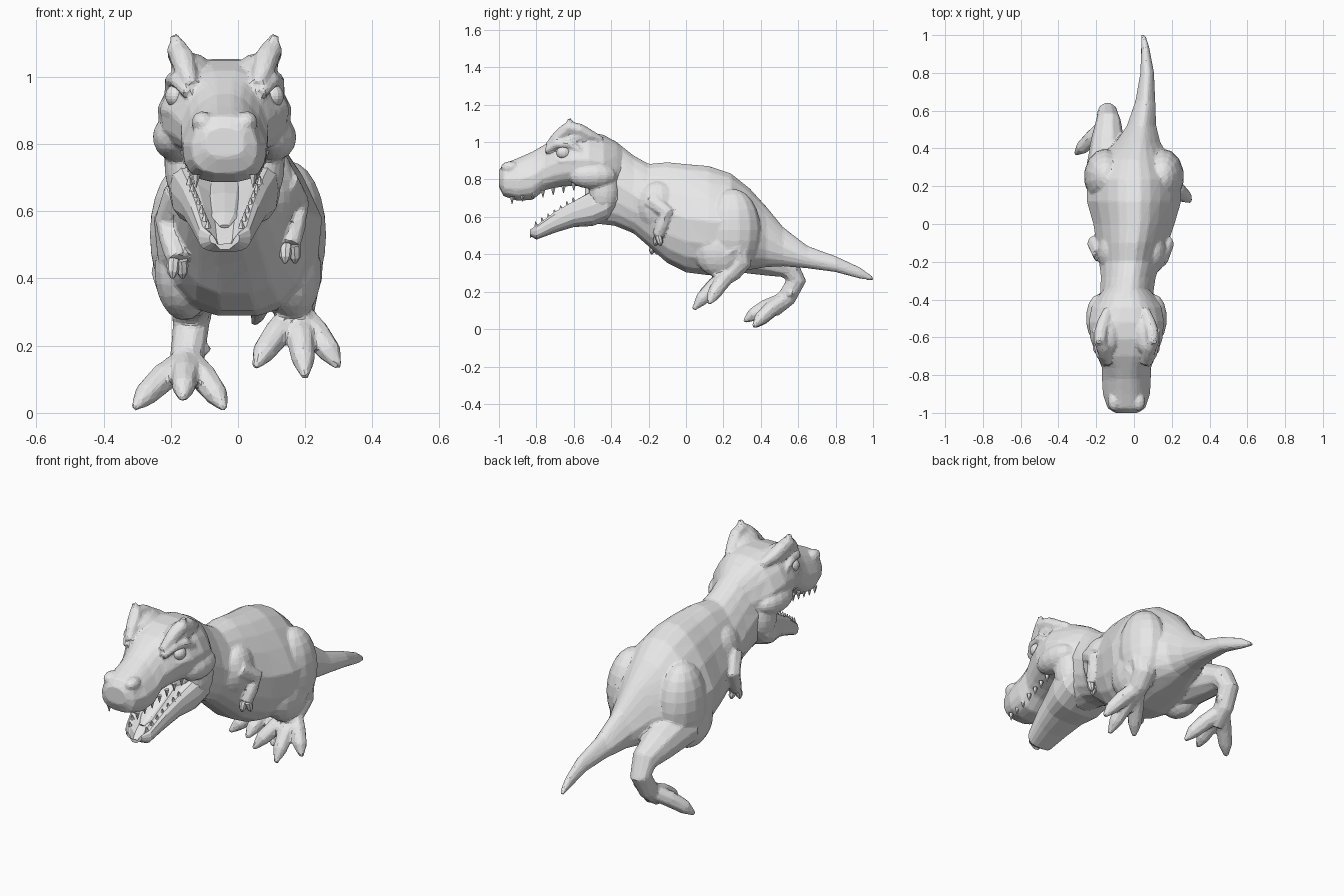
import bpy
import bmesh
from math import sin, cos, pi, copysign
from mathutils import Vector

cube = bpy.data.objects.get("Cube")
if cube:
    bpy.data.objects.remove(cube)

GREY = (0.8, 0.8, 0.8, 1)
skin = bpy.data.materials.new("plain grey skin")
skin.use_nodes = True
skin.diffuse_color = GREY
skin.node_tree.nodes["Principled BSDF"].inputs["Base Color"].default_value = GREY

HEAD_X = -0.04
SIDES = {"left": 1, "right": -1}


def finish(name, bm):
    """Turn a bmesh into a flat shaded object with the skin material."""
    bmesh.ops.recalc_face_normals(bm, faces=bm.faces)
    mesh = bpy.data.meshes.new(name)
    bm.to_mesh(mesh)
    bm.free()
    mesh.materials.append(skin)
    obj = bpy.data.objects.new(name, mesh)
    bpy.context.scene.collection.objects.link(obj)
    return obj


def fuse(name, parts, ratio):
    """Melt overlapping parts into one low-poly skin."""
    bm = bmesh.new()
    for part in parts:
        bm.from_mesh(part.data)
        bpy.data.objects.remove(part)
    obj = finish(name, bm)
    remesh = obj.modifiers.new("melt", "REMESH")
    remesh.mode = "VOXEL"
    remesh.voxel_size = 0.008
    soften = obj.modifiers.new("soften", "SMOOTH")
    soften.iterations = 4
    facets = obj.modifiers.new("facets", "DECIMATE")
    facets.ratio = ratio


def bridge(name, rings):
    """Skin a list of equal rings of points and cap both ends."""
    bm = bmesh.new()
    loops = [[bm.verts.new(point) for point in ring] for ring in rings]
    count = len(rings[0])
    for first, second in zip(loops, loops[1:]):
        for i in range(count):
            j = (i + 1) % count
            bm.faces.new((first[i], first[j], second[j], second[i]))
    bm.faces.new(loops[0])
    bm.faces.new(loops[-1])
    return finish(name, bm)


def loft(name, stations, x=None, sides=18, power=0.8, dish=0):
    """Upright sections: (y, top, bottom, half width, narrowing of the top, x)."""
    rings = []
    for y, top, bottom, half, narrow, *middle in stations:
        centre = middle[0] if middle else x
        ring = []
        for i in range(sides):
            angle = 2 * pi * i / sides
            c, s = cos(angle), sin(angle)
            c = copysign(abs(c) ** power, c)
            s = copysign(abs(s) ** power, s)
            width = half * (1 - narrow * max(0, s))
            sink = dish * max(0, s) ** 4 * (1 - abs(c))
            z = (top + bottom) / 2 + s * (top - bottom) / 2 - sink
            ring.append((centre + c * width, y, z))
        rings.append(ring)
    return bridge(name, rings)


def tube(name, path, sides=8, flat=1.0):
    """Round limb along (x, y, z, radius) points; flat squashes its depth."""
    points = [Vector(p[:3]) for p in path]
    rings = []
    for i, p in enumerate(points):
        tangent = points[min(i + 1, len(points) - 1)] - points[max(i - 1, 0)]
        tangent.normalize()
        across = Vector((1, 0, 0))
        across = (across - tangent * across.dot(tangent)).normalized()
        up = tangent.cross(across)
        turn = [2 * pi * k / sides for k in range(sides)]
        radius = path[i][3]
        rings.append([p + radius * (across * cos(a) + up * flat * sin(a)) for a in turn])
    return bridge(name, rings)


def ball(name, centre, radii, detail=14):
    bm = bmesh.new()
    bmesh.ops.create_uvsphere(bm, u_segments=detail, v_segments=detail - 2, radius=1)
    bmesh.ops.scale(bm, vec=radii, verts=bm.verts)
    bmesh.ops.translate(bm, vec=centre, verts=bm.verts)
    return finish(name, bm)


def digit(name, root, tip, radius):
    """Toe or finger: raised knuckle in the middle, pointed claw at the tip."""
    root, tip = Vector(root), Vector(tip)
    knuckle = root.lerp(tip, 0.45) + Vector((0, 0, radius * 0.3))
    joint = root.lerp(tip, 0.78) + Vector((0, 0, radius * 0.25))
    spine = zip((root, knuckle, joint, tip), (1, 1, 0.85, 0.25))
    return tube(name, [(*p, radius * r) for p, r in spine])


# Trunk from tail tip to neck
trunk = [loft("body", [
    (1, .28, .258, .011, 0, .05), (.93, .33, .27, .022, .2, .06),
    (.8, .39, .305, .037, .4, .07), (.65, .445, .325, .053, .5, .06),
    (.52, .545, .335, .078, .5, .04), (.43, .655, .33, .12, .45, .02),
    (.34, .755, .315, .2, .45, 0), (.24, .835, .3, .25, .45, 0),
    (.12, .875, .285, .25, .45, 0), (0, .885, .3, .215, .4, 0),
    (-.1, .895, .35, .19, .4, -.01), (-.2, .885, .44, .165, .4, -.02),
    (-.28, .93, .51, .145, .35, -.03), (-.38, 1.01, .55, .14, .3, -.04),
    (-.47, 1.04, .56, .13, .3, -.04), (-.54, 1, .6, .1, .3, -.04)])]

# Upper head
head = [loft("skull", [
    (-1, .85, .76, .06, .1), (-.975, .885, .71, .1, .2),
    (-.9, .915, .685, .125, .35), (-.82, .95, .69, .13, .4),
    (-.76, .985, .74, .13, .35), (-.7, 1.02, .755, .155, .25),
    (-.61, 1.05, .765, .19, .25), (-.52, 1.055, .76, .2, .3),
    (-.44, 1.04, .74, .185, .35), (-.37, 1, .72, .14, .3),
    (-.3, .94, .7, .08, .3)], x=HEAD_X, power=.7)]

# Open lower jaw with a hollow floor, and the tongue in it
loft("lower_jaw", [
    (-.835, .54, .5, .045, 0), (-.8, .57, .478, .078, 0),
    (-.7, .65, .515, .105, 0), (-.6, .71, .545, .13, 0),
    (-.5, .77, .55, .16, 0), (-.42, .82, .58, .17, .1),
    (-.37, .83, .64, .145, .2), (-.33, .8, .68, .1, .2)],
    x=HEAD_X, power=.7, dish=.08)
tube("tongue", [(HEAD_X, -.48, .7, .06), (HEAD_X, -.62, .64, .05),
                (HEAD_X, -.72, .585, .04), (HEAD_X, -.77, .555, .015)], flat=.35)

# Paired details of the head
for side, sign in SIDES.items():
    def at(x, y, z):
        return (HEAD_X + sign * x, y, z)

    head += [
        tube("brow_horn", [
            (*at(.1, -.74, .975), .02), (*at(.115, -.69, 1.02), .034),
            (*at(.125, -.65, 1.055), .038), (*at(.14, -.625, 1.08), .033),
            (*at(.135, -.57, 1.065), .036), (*at(.12, -.52, 1.035), .035),
            (*at(.1, -.45, 1.01), .02)]),
        tube("horn_tip", [(*at(.13, -.61, 1.06), .035), (*at(.15, -.625, 1.125), .012)]),
        ball("horn_root", at(.1, -.59, 1.025), (.06, .1, .045)),
        tube("upper_eyelid", [
            (*at(.11, -.75, .95), .016), (*at(.14, -.69, .99), .024),
            (*at(.155, -.62, .99), .024), (*at(.165, -.56, .95), .016)]),
        tube("lower_eyelid", [
            (*at(.11, -.73, .92), .012), (*at(.15, -.67, .895), .02),
            (*at(.175, -.6, .9), .02), (*at(.165, -.55, .94), .016)]),
        ball("cheek", at(.145, -.5, .82), (.07, .13, .07)),
        ball("jaw_muscle", at(.12, -.44, .74), (.06, .08, .12)),
        ball("nostril_ridge", at(.065, -.94, .865), (.034, .05, .032)),
    ]
    ball(side + "_eye", at(.145, -.655, .943), (.032, .038, .034))

    # Teeth along both jaws
    for i in range(7):
        t = i / 6
        x, y, z = at(.085 + .035 * t, -.93 + .33 * t, .71 + .07 * t)
        tube(f"{side}_upper_tooth_{i}", [(x, y, z, .013), (x, y, z - .04, .002)], sides=5)
        x, y, z = at(.05 + .055 * t, -.8 + .2 * t, .55 + .13 * t)
        tube(f"{side}_lower_tooth_{i}", [(x, y, z, .011), (x, y - .005, z + .025, .002)], sides=5)

    # Haunch and shoulder masses
    trunk += [
        ball("hip", (sign * .15, .25, .53), (.115, .15, .22)),
        ball("thigh", (sign * .16, .19, .42), (.09, .15, .145)),
        ball("shoulder", (sign * .11 - .01, -.15, .66), (.075, .11, .13)),
    ]

# Arms, each with two clawed fingers
ARMS = {
    "left": [(.13, -.19, .69, .052), (.17, -.1, .62, .045),
             (.165, -.13, .55, .036), (.155, -.15, .5, .032)],
    "right": [(-.17, -.16, .66, .052), (-.205, -.1, .57, .045),
              (-.195, -.14, .5, .036), (-.18, -.17, .455, .032)],
}
for side, path in ARMS.items():
    trunk.append(tube("arm", path))
    wrist = Vector(path[-1][:3])
    for i, spread in enumerate((-1, 1)):
        tip = wrist + Vector((spread * .015, spread * .015, -.055))
        digit(f"{side}_finger_{i}", wrist + Vector((spread * .012, 0, 0)), tip, .019)

# Legs: the left one lifted forward, the right one pushing off behind
LEGS = {
    "left": [(.14, .15, .36, .09), (.165, .24, .41, .09), (.18, .295, .43, .075),
             (.18, .295, .36, .06), (.175, .25, .31, .055), (.17, .17, .26, .05)],
    "right": [(-.14, .26, .42, .12), (-.14, .44, .37, .09), (-.135, .55, .33, .066),
              (-.14, .59, .26, .055), (-.15, .54, .17, .052), (-.155, .46, .1, .045)],
}
TOES = {
    "left": [(.05, .06, .135), (.2, .04, .105), (.3, .12, .135)],
    "right": [(-.31, .37, .012), (-.165, .31, .04), (-.04, .36, .012)],
}
for side, path in LEGS.items():
    trunk.append(tube("leg", path, sides=10))
    ankle, ball_of_foot = Vector(path[-2][:3]), Vector(path[-1][:3])
    for tip in TOES[side]:
        trunk.append(digit("toe", ball_of_foot.lerp(ankle, .8), tip, .043))
    # Small spur on the inner side of the foot
    inner = Vector((-SIDES[side] * .07, .03, .02))
    trunk.append(digit("spur", ankle, ankle + inner, .022))

fuse("trunk_and_limbs", trunk, .07)
fuse("head", head, .1)
